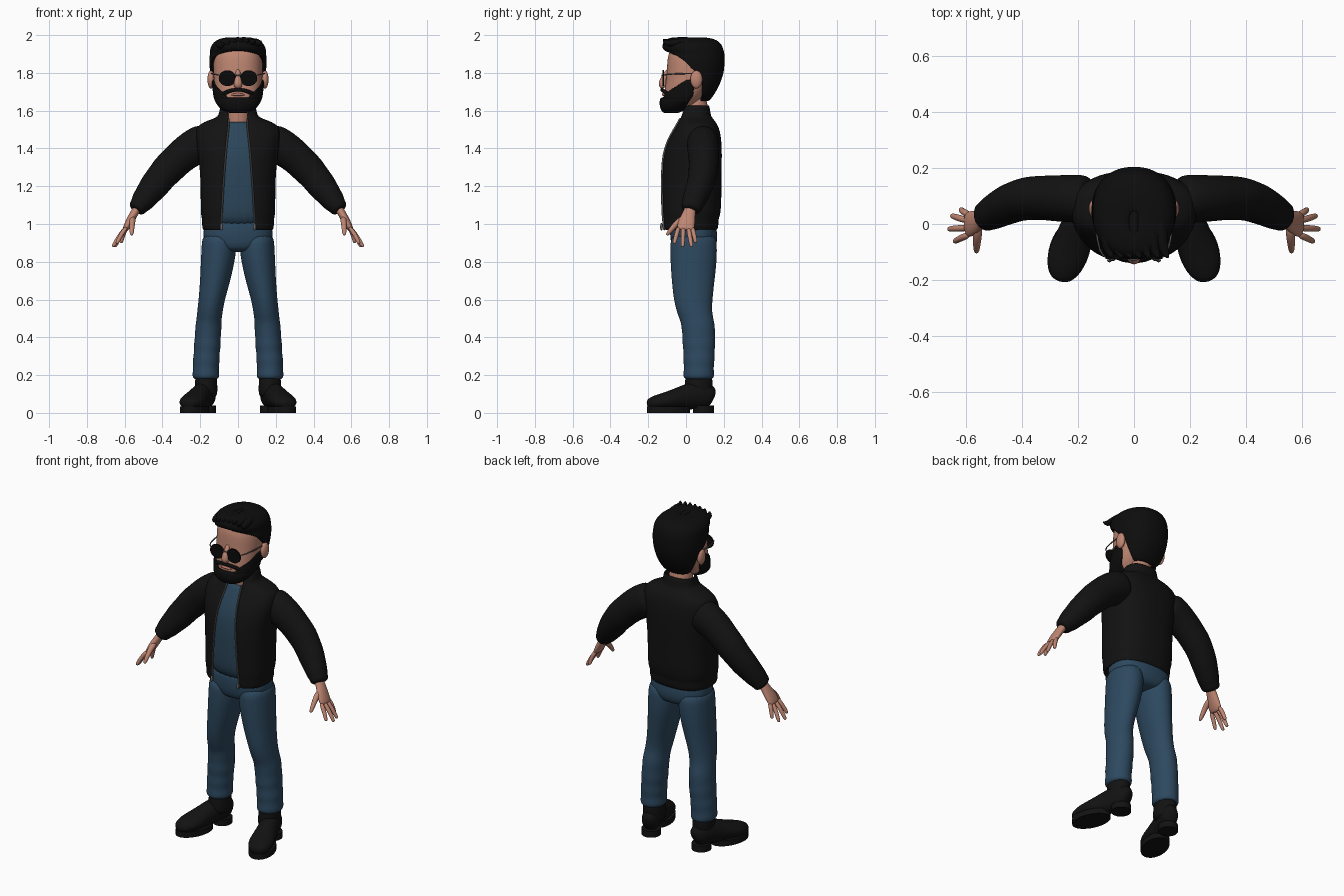
import bpy, bmesh, math
from mathutils import Vector, Matrix


def material(name, r, g, b):
    m = bpy.data.materials.new(name)
    m.diffuse_color = (r, g, b, 1)
    return m


SKIN = material("skin", .52, .24, .17)
JACKET = material("black jacket cloth", .006, .006, .006)
DENIM = material("blue denim", .026, .066, .115)
SHIRT = material("blue shirt cloth", .024, .06, .1)
HAIR = material("black hair", .004, .004, .004)
LEATHER = material("black leather", .006, .006, .006)
METAL = material("zip metal", .12, .12, .12)
LENS = material("dark lens", .003, .003, .003)
LIPS = material("lips", .5, .19, .15)


def finish(name, bm, mat, mirror=False, thick=0, subdiv=2):
    me = bpy.data.meshes.new(name)
    bm.to_mesh(me)
    bm.free()
    ob = bpy.data.objects.new(name, me)
    bpy.context.collection.objects.link(ob)
    me.materials.append(mat)
    for p in me.polygons:
        p.use_smooth = True
    if thick:
        s = ob.modifiers.new("thickness", 'SOLIDIFY')
        s.thickness, s.offset = thick, -1
    if mirror:
        ob.modifiers.new("mirror", 'MIRROR').use_mirror_merge = False
    if subdiv:
        s = ob.modifiers.new("smooth", 'SUBSURF')
        s.levels = s.render_levels = subdiv
    else:
        bpy.ops.object.select_all(action='DESELECT')
        ob.select_set(True)
        bpy.context.view_layer.objects.active = ob
        bpy.ops.object.shade_smooth_by_angle()
    return ob


def bridge(bm, rings, closed):
    for a, b in zip(rings, rings[1:]):
        n = len(a)
        for j in range(n if closed else n - 1):
            k = (j + 1) % n
            bm.faces.new((a[j], a[k], b[k], b[j]))


def tube(name, pts, mat, ref=(0, 1, 0), n=16, mirror=False, subdiv=2):
    """Capped tube through (x, y, z, r_across, r_along_ref)."""
    bm, rings, ref = bmesh.new(), [], Vector(ref)
    P = [Vector(p[:3]) for p in pts]
    for i, p in enumerate(pts):
        t = (P[min(i + 1, len(P) - 1)] - P[max(i - 1, 0)]).normalized()
        u = ref.cross(t).normalized()
        v = t.cross(u)
        ring = []
        for j in range(n):
            a = 2 * math.pi * j / n
            ring.append(bm.verts.new(P[i] + u * p[3] * math.cos(a) + v * p[-1] * math.sin(a)))
        rings.append(ring)
    bridge(bm, rings, True)
    bm.faces.new(rings[0][::-1])
    bm.faces.new(rings[-1])
    return finish(name, bm, mat, mirror, 0, subdiv)


def point(z, hw, yf, yb, a, e):
    s, c = math.sin(a), math.cos(a)
    return Vector((math.copysign(abs(s) ** (2 / e), s) * hw,
                   (yf + yb) / 2 - math.copysign(abs(c) ** (2 / e), c) * (yb - yf) / 2, z))


def shell(name, rows, mat, e=2.2, n=32, mirror=False, thick=0, cap=False):
    """Stacked arcs (z, half width, y front, y back, start deg, end deg); 0 deg is the front."""
    bm, rings = bmesh.new(), []
    for z, hw, yf, yb, a0, a1 in rows:
        rings.append([bm.verts.new(point(z, hw, yf, yb, math.radians(a0 + (a1 - a0) * j / n), e))
                      for j in range(n + 1)])
    bridge(bm, rings, False)
    bmesh.ops.remove_doubles(bm, verts=bm.verts, dist=1e-5)
    if cap:
        bmesh.ops.holes_fill(bm, edges=[x for x in bm.edges if x.is_boundary])
    return finish(name, bm, mat, mirror, thick)


def disc(name, centre, rx, ry, h, rot, mat, mirror=True):
    bm = bmesh.new()
    bmesh.ops.create_cone(bm, cap_ends=True, segments=32, radius1=1, radius2=1, depth=1,
                          matrix=Matrix.Translation(centre) @ rot @ Matrix.Diagonal((rx, ry, h, 1)))
    return finish(name, bm, mat, mirror, 0, 0)


def ball(name, centre, size, mat, mirror=False):
    bm = bmesh.new()
    bmesh.ops.create_uvsphere(bm, u_segments=20, v_segments=12, radius=1,
                              matrix=Matrix.Translation(centre) @ Matrix.Diagonal((*size, 1)))
    return finish(name, bm, mat, mirror, 0, 0)


def full(rows):
    return [(*r, 0, 360) for r in rows]


# Jacket body with open front: z, half width, front, back, opening half width
E = 2.5
body = [(.965, .184, -.125, .163, .092), (.985, .191, -.13, .172, .092), (1.03, .19, -.13, .172, .09),
        (1.045, .197, -.133, .182, .088), (1.12, .198, -.134, .188, .084), (1.22, .198, -.134, .187, .078),
        (1.33, .206, -.13, .19, .07), (1.4, .218, -.115, .19, .064), (1.46, .226, -.09, .186, .058),
        (1.51, .222, -.058, .175, .052), (1.54, .185, -.042, .158, .05), (1.562, .115, -.034, .138, .05),
        (1.58, .1, -.03, .13, .052), (1.63, .095, -.015, .125, .062)]
rows, zipline = [], []
for z, hw, yf, yb, gx in body:
    a = math.asin((gx / hw) ** (E / 2))
    rows.append((z, hw, yf, yb, math.degrees(a), 360 - math.degrees(a)))
    p = point(z, hw, yf, yb, a, E)
    zipline.append((p.x - .002, p.y, z, .005, .006))
shell("jacket_body", rows, JACKET, E, 36, thick=.014)
tube("jacket_zip", zipline[:-2], METAL, n=8, mirror=True, subdiv=1)
ball("zip_pull", (.088, -.13, .985), (.008, .007, .02), METAL, True)

# Sleeves with gathered cuffs
tube("sleeve", [(.15, .09, 1.445, .09, .085), (.2, .09, 1.428, .102, .088), (.285, .092, 1.373, .093, .084),
                (.33, .094, 1.33, .088, .08), (.375, .092, 1.287, .088, .08), (.41, .085, 1.245, .08, .075),
                (.445, .072, 1.2, .08, .073), (.48, .055, 1.155, .068, .067), (.51, .038, 1.115, .062, .062),
                (.523, .032, 1.098, .05, .056), (.545, .022, 1.068, .048, .055)], JACKET, mirror=True)

# Shirt
shell("shirt", full([(.97, .17, -.1, .15), (1.1, .175, -.114, .165), (1.3, .18, -.113, .165),
                     (1.4, .18, -.098, .165), (1.48, .16, -.062, .15), (1.525, .1, -.036, .13),
                     (1.545, .072, -.026, .12)]), SHIRT, 2.5, thick=.01, cap=True)

# Trousers: hips and legs
shell("trouser_hips", full([(.85, .1, -.05, .13), (.88, .165, -.075, .16), (.93, .187, -.085, .168),
                            (.99, .18, -.085, .16), (1.03, .17, -.08, .15)]), DENIM, 2.4, cap=True)
legs = [(.1, .96, .088, -.08, .16), (.1, .88, .094, -.085, .166), (.108, .8, .09, -.084, .164),
        (.122, .7, .08, -.077, .152), (.14, .6, .069, -.066, .142), (.148, .54, .068, -.048, .14),
        (.153, .5, .066, -.03, .143), (.157, .45, .071, -.024, .156), (.16, .4, .068, -.018, .153),
        (.162, .36, .073, -.02, .157), (.165, .32, .067, -.012, .15), (.168, .28, .073, -.017, .153),
        (.17, .24, .067, -.01, .146), (.17, .205, .073, -.016, .151), (.17, .17, .068, -.012, .147)]
tube("trouser_leg", [(x, (f + b) / 2, z, r, (b - f) / 2) for x, z, r, f, b in legs], DENIM, n=20, mirror=True)

# Boots, toes turned outward
turn = math.radians(18)


def foot(s):
    return .155 + s * math.sin(turn), .14 - s * math.cos(turn)


tube("boot_foot", [(*foot(s), z, w, h) for s, z, w, h in
                   [(-.005, .075, .03, .045), (.02, .09, .052, .07), (.08, .095, .056, .075), (.14, .085, .058, .07),
                    (.19, .075, .064, .06), (.25, .064, .073, .049), (.3, .057, .069, .042),
                    (.34, .05, .05, .033), (.362, .046, .025, .02)]], LEATHER, (0, 0, 1), mirror=True)
tube("boot_ankle", [(.165, .06, .07, .058, .074), (.168, .066, .13, .06, .075), (.169, .068, .18, .06, .074),
                    (.17, .069, .195, .055, .07)], LEATHER, mirror=True)
spin = Matrix.Rotation(turn, 4, 'Z')
disc("boot_sole", (*foot(.245), .017), .072, .118, .034, spin, LEATHER)
disc("boot_heel", (*foot(.05), .019), .054, .056, .038, spin, LEATHER)

# Hands
tube("palm", [(.525, .025, 1.095, .024, .032), (.548, .018, 1.06, .022, .032), (.57, .005, 1.02, .022, .045),
              (.592, -.002, .98, .018, .047), (.6, -.003, .966, .012, .04)], SKIN, mirror=True)
for name, y, tip in [("little_finger", .032, (.62, .052, .9)), ("ring_finger", .011, (.653, .03, .878)),
                     ("middle_finger", -.014, (.664, -.018, .878)), ("index_finger", -.038, (.643, -.063, .895))]:
    a, b = Vector((.588, y, .985)), Vector(tip)
    m = a.lerp(b, .5) + Vector((.004, 0, .004))
    tube(name, [(*a, .013), (*m, .0125), (*a.lerp(b, .9), .011), (*b, .007)], SKIN, n=10, mirror=True)
tube("thumb", [(.557, -.005, 1.035, .018), (.56, -.045, 1.01, .017), (.562, -.075, .975, .014),
               (.563, -.095, .95, .011), (.563, -.102, .94, .006)], SKIN, (1, 0, 0), n=10, mirror=True)

# Neck, head, nose, ears, lips
tube("neck", [(0, .055, 1.48, .07), (0, .052, 1.58, .067), (0, .04, 1.7, .07)], SKIN, n=20)
shell("head", full([(1.6, .05, -.09, 0), (1.63, .095, -.112, .05), (1.68, .118, -.118, .1), (1.74, .127, -.108, .14),
                    (1.8, .131, -.102, .165), (1.86, .132, -.1, .172), (1.91, .124, -.092, .165),
                    (1.95, .095, -.06, .13), (1.965, .04, -.01, .08)]), SKIN, 2.3, cap=True)
tube("nose", [(0, -.09, 1.82, .012), (0, -.108, 1.79, .014), (0, -.122, 1.76, .02), (0, -.125, 1.738, .025),
              (0, -.112, 1.722, .02)], SKIN, n=12)
ball("ear", (.143, .055, 1.765), (.019, .032, .048), SKIN, True)
tube("mouth", [(-.036, -.112, 1.683, .004), (-.015, -.121, 1.686, .008), (.015, -.121, 1.686, .008),
               (.036, -.112, 1.683, .004)], LIPS, (0, 0, 1), n=10)

# Beard: chin mass, cheek strips, moustache
shell("beard_chin", [(1.586, .015, -.1, -.06, -175, 175), (1.588, .06, -.122, -.03, -170, 170),
                     (1.612, .1, -.138, .015, -150, 150), (1.642, .122, -.141, .08, -112, 112),
                     (1.672, .13, -.137, .13, -106, 106)], HAIR, thick=.025)
shell("beard_cheek", [(1.655, .126, -.139, .11, 22, 107), (1.68, .131, -.136, .135, 28, 106),
                      (1.705, .134, -.13, .14, 42, 104), (1.73, .137, -.122, .145, 64, 103),
                      (1.765, .139, -.115, .15, 84, 101)], HAIR, n=12, mirror=True, thick=.02)
tube("moustache", [(-.085, -.098, 1.685, .012), (-.055, -.115, 1.702, .011), (-.02, -.127, 1.711, .01),
                   (.02, -.127, 1.711, .01), (.055, -.115, 1.702, .011), (.085, -.098, 1.685, .012)],
     HAIR, (0, 0, 1), n=10)

# Hair cap, open over the face, with swept strands on top
hair = [(1.645, .065, .02, .115, 100), (1.67, .1, 0, .14, 105), (1.72, .127, -.04, .17, 101),
        (1.78, .145, -.09, .195, 100), (1.825, .152, -.105, .203, 82), (1.87, .154, -.112, .205, 70),
        (1.9, .153, -.12, .204, 44), (1.92, .151, -.126, .2, 0), (1.95, .14, -.127, .19, 0),
        (1.975, .115, -.112, .165, 0), (1.988, .07, -.08, .115, 0), (1.99, .015, -.02, .04, 0)]
shell("hair_cap", [(*r, 360 - r[4]) for r in hair], HAIR, thick=.022)
for i in range(7):
    x = -.1 + i * .033
    z = 1.968 - 1.4 * (x - .02) ** 2
    tube(f"hair_strand_{i + 1}", [(x * .8, .12, z - .02, .022, .02), (x * .9, .03, z + .004, .028, .022),
                                  (x, -.06, z + .003, .026, .022), (x + .012, -.105, z - .008, .018, .018),
                                  (x + .026, -.122, z + .012, .004, .004)], HAIR, (0, 0, 1), n=8, subdiv=1)

# Sunglasses
face = Matrix.Rotation(math.pi / 2, 4, 'X')
disc("sunglass_lens", (.056, -.121, 1.772), .046, .042, .008, face, LENS)
tube("sunglass_bridge", [(-.02, -.124, 1.785, .004), (0, -.128, 1.789, .004), (.02, -.124, 1.785, .004)],
     METAL, (0, 0, 1), n=8, subdiv=1)
tube("sunglass_temple", [(.098, -.12, 1.788, .004), (.125, -.105, 1.793, .004), (.138, 0, 1.797, .004),
                         (.143, .06, 1.797, .004)], METAL, (0, 0, 1), n=8, mirror=True, subdiv=1)
